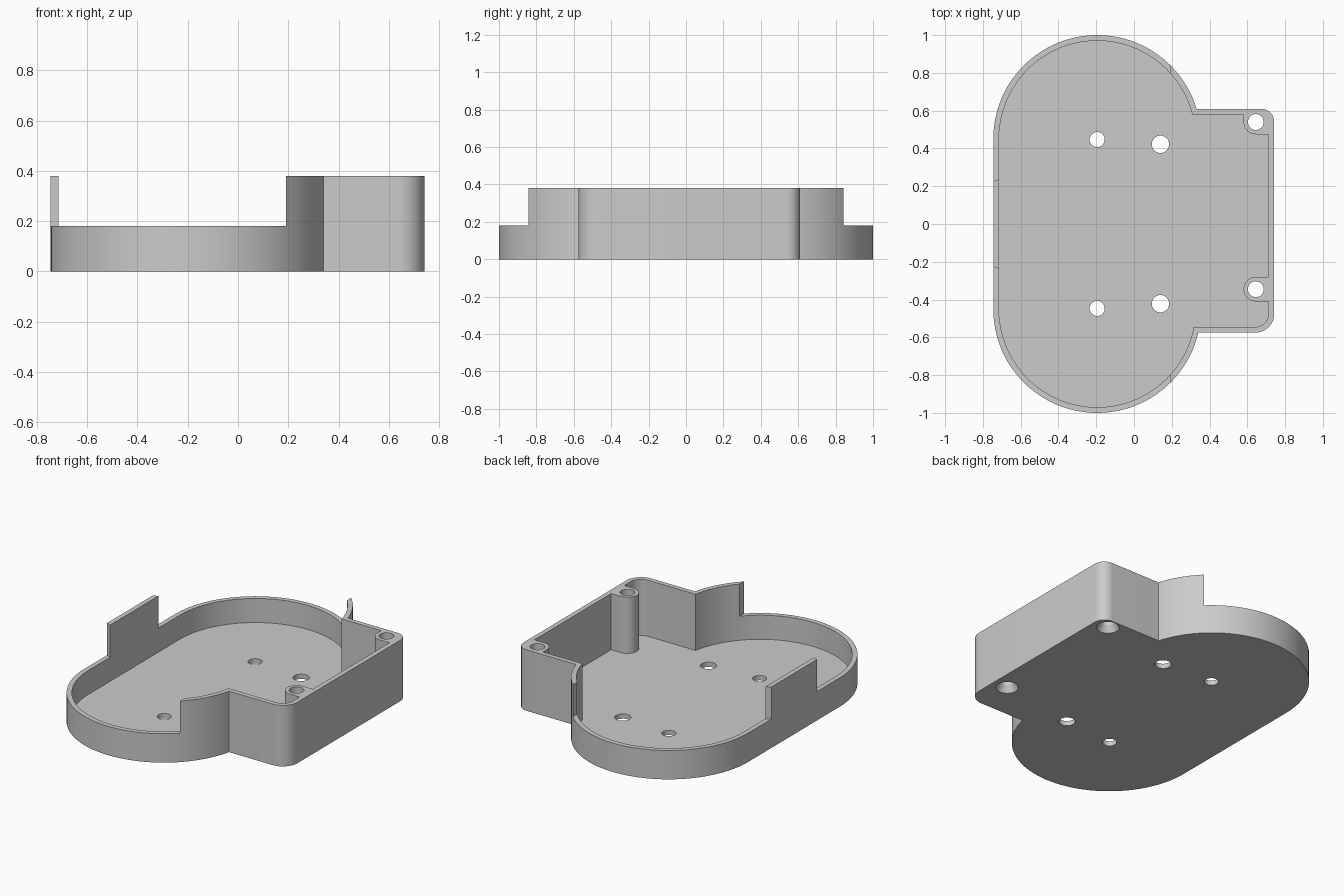
import bpy, bmesh
from math import asin, cos, sin, pi, radians

if "Cube" in bpy.data.objects:
    bpy.data.objects.remove(bpy.data.objects["Cube"], do_unlink=True)

grey = bpy.data.materials.new("plain grey")
grey.use_nodes = True
grey.diffuse_color = (0.6, 0.6, 0.6, 1)
grey.node_tree.nodes["Principled BSDF"].inputs["Base Color"].default_value = (0.6, 0.6, 0.6, 1)

HEIGHT, RIM, FLOOR, WALL = 0.38, 0.18, 0.03, 0.03
LOBE_X, LOBE_Y, LOBE_R = -0.195, 0.45, 0.55
POST_X, POST_R, BORE_R = 0.645, 0.065, 0.042
POST_YS = (0.54, -0.345)


def arc(cx, cy, r, a0, a1, n=16):
    return [(cx + r * cos(a0 + (a1 - a0) * i / n), cy + r * sin(a0 + (a1 - a0) * i / n))
            for i in range(n + 1)]


def lobes(r, low, high):
    """Long rounded side, from the upper box junction round to the lower one."""
    top = asin((high - LOBE_Y) / r)
    bottom = 2 * pi - asin((-LOBE_Y - low) / r)
    return (arc(LOBE_X, LOBE_Y, r, top, pi, 48)
            + arc(LOBE_X, -LOBE_Y, r, pi, bottom, 48))


def prism(name, points, z0, z1):
    bm = bmesh.new()
    face = bm.faces.new([bm.verts.new((x, y, z0)) for x, y in points])
    side = bmesh.ops.extrude_face_region(bm, geom=[face])["geom"]
    bmesh.ops.translate(bm, vec=(0, 0, z1 - z0),
                        verts=[v for v in side if isinstance(v, bmesh.types.BMVert)])
    bmesh.ops.recalc_face_normals(bm, faces=bm.faces)
    return make(name, bm)


def cone(name, x, y, r0, r1, z0, z1):
    bm = bmesh.new()
    bmesh.ops.create_cone(bm, cap_ends=True, segments=32, radius1=r0, radius2=r1, depth=z1 - z0)
    bmesh.ops.translate(bm, vec=(x, y, (z0 + z1) / 2), verts=bm.verts)
    return make(name, bm)


def make(name, bm):
    mesh = bpy.data.meshes.new(name)
    bm.to_mesh(mesh)
    bm.free()
    mesh.materials.append(grey)
    obj = bpy.data.objects.new(name, mesh)
    bpy.context.collection.objects.link(obj)
    return obj


def cut(target, cutter):
    cutter.hide_render = True
    mod = target.modifiers.new("cut", 'BOOLEAN')
    mod.operation, mod.solver, mod.object = 'DIFFERENCE', 'EXACT', cutter
    bpy.context.view_layer.objects.active = target
    bpy.ops.object.modifier_apply(modifier=mod.name)
    bpy.data.objects.remove(cutter, do_unlink=True)


# Outer body: two round lobes joined to a square-ended box
x1, low, high = 0.742, -0.575, 0.61
outer = lobes(LOBE_R, low, high)
outer += arc(x1 - 0.1, low + 0.1, 0.1, -pi / 2, 0)
outer += arc(x1 - 0.07, high - 0.07, 0.07, 0, pi / 2)
tray = prism("tray", outer, 0, HEIGHT)

# Inner pocket, leaving the wall and two screw posts standing
x1, low, high = x1 - WALL, low + WALL, high - WALL
pocket = lobes(LOBE_R - WALL, low, high)
pocket += arc(x1 - 0.07, low + 0.07, 0.07, -pi / 2, 0)
corner_y, lower_y = POST_YS
pocket += [(x1, lower_y - POST_R)] + arc(POST_X, lower_y, POST_R, -pi / 2, -3 * pi / 2)
pocket += [(x1, lower_y + POST_R), (x1, corner_y - POST_R)]
pocket += arc(POST_X, corner_y, POST_R, -pi / 2, -pi, 10) + [(POST_X - POST_R, high)]
cut(tray, prism("pocket", pocket, FLOOR, 0.5))

# Lowered rim round the lobes, leaving the upright tab on the long side
for s in (1, -1):
    zone = [(-0.8, 0.2), (-0.7, 0.245), (0.19, 0.245), (0.19, 1.1), (-0.8, 1.1)]
    cut(tray, prism("rim_cut", [(x, s * y) for x, y in zone], RIM, 0.5))

# Floor holes
for s in (1, -1):
    cut(tray, cone("floor_hole", LOBE_X, s * 0.447, 0.04, 0.04, -0.1, 0.1))
    cut(tray, cone("floor_hole", 0.14, s * 0.422, 0.046, 0.046, -0.1, 0.1))

# Screw bores with countersinks underneath
for y in POST_YS:
    cut(tray, cone("bore", POST_X, y, BORE_R, BORE_R, -0.1, 0.5))
    cut(tray, cone("countersink", POST_X, y, 0.07, 0.04, -0.01, 0.045))

bpy.ops.object.select_all(action='DESELECT')
tray.select_set(True)
bpy.context.view_layer.objects.active = tray
bpy.ops.object.shade_smooth_by_angle(angle=radians(25))
